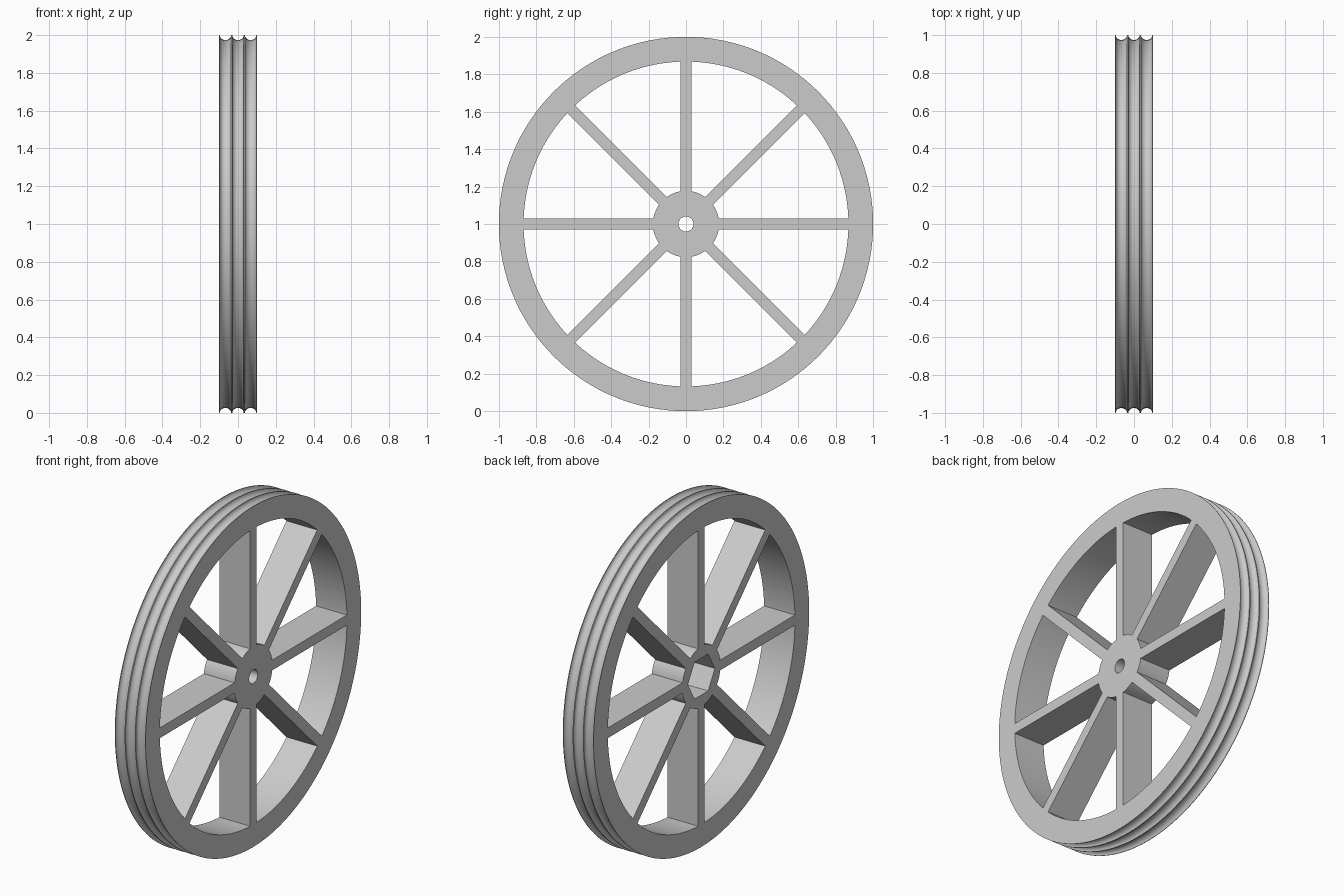
import bpy
import bmesh
from math import sin, cos, pi, radians
from mathutils import Matrix

if "Cube" in bpy.data.objects:
    bpy.data.objects.remove(bpy.data.objects["Cube"], do_unlink=True)

HALF = 0.1            # half the wheel's width along its axle (x)
CENTRE_Z = 1.0

grey = bpy.data.materials.new("plain grey")
grey.use_nodes = True
grey.diffuse_color = (0.6, 0.6, 0.6, 1)
grey.node_tree.nodes["Principled BSDF"].inputs["Base Color"].default_value = (0.6, 0.6, 0.6, 1)


def finish(name, bm):
    bmesh.ops.recalc_face_normals(bm, faces=bm.faces)
    mesh = bpy.data.meshes.new(name)
    bm.to_mesh(mesh)
    bm.free()
    obj = bpy.data.objects.new(name, mesh)
    obj.location.z = CENTRE_Z
    mesh.materials.append(grey)
    bpy.context.collection.objects.link(obj)
    bpy.ops.object.select_all(action="DESELECT")
    obj.select_set(True)
    bpy.context.view_layer.objects.active = obj
    bpy.ops.object.shade_smooth_by_angle(angle=radians(25))
    return obj


def lathe(name, profile, segments):
    """Closed loop of (x, radius) around the x axis; radius may depend on angle."""
    bm = bmesh.new()
    rings = []
    for x, radius in profile:
        ring = []
        for i in range(segments):
            a = 2 * pi * i / segments
            r = radius(a) if callable(radius) else radius
            ring.append(bm.verts.new((x, r * cos(a), r * sin(a))))
        rings.append(ring)
    for k, ring in enumerate(rings):
        following = rings[(k + 1) % len(rings)]
        for i in range(segments):
            j = (i + 1) % segments
            bm.faces.new((ring[i], ring[j], following[j], following[i]))
    return finish(name, bm)


# Rim with three rounded belt grooves
land, depth, steps = 0.003, 0.026, 10
pitch = 2 * HALF / 3
rim_profile = [(-HALF, 0.868), (-HALF, 1.0)]
for g in range(3):
    middle = (g - 1) * pitch
    for s in range(steps + 1):
        t = pi * s / steps
        rim_profile.append((middle - (pitch / 2 - land) * cos(t), 1 - depth * sin(t)))
rim_profile += [(HALF, 1.0), (HALF, 0.868)]
lathe("rim", rim_profile, 128)


# Hub with a hexagonal pocket on one side and a small axle hole on the other
def hexagon(a):
    return 0.125 * cos(pi / 6) / cos(a % (pi / 3) - pi / 6)


pocket_floor = 0.04
lathe("hub", [(-HALF, 0.177), (HALF, 0.177), (HALF, 0.04),
              (pocket_floor, 0.04), (pocket_floor, hexagon), (-HALF, hexagon)], 72)

# Eight flat spokes
inner, outer, thickness = 0.173, 0.87, 0.06
for n in range(8):
    bm = bmesh.new()
    shape = (Matrix.Rotation(n * pi / 4, 4, "X")
             @ Matrix.Translation((0, 0, (inner + outer) / 2))
             @ Matrix.Diagonal((2 * HALF, thickness, outer - inner, 1)))
    bmesh.ops.create_cube(bm, size=1, matrix=shape)
    finish(f"spoke_{n + 1}", bm)
